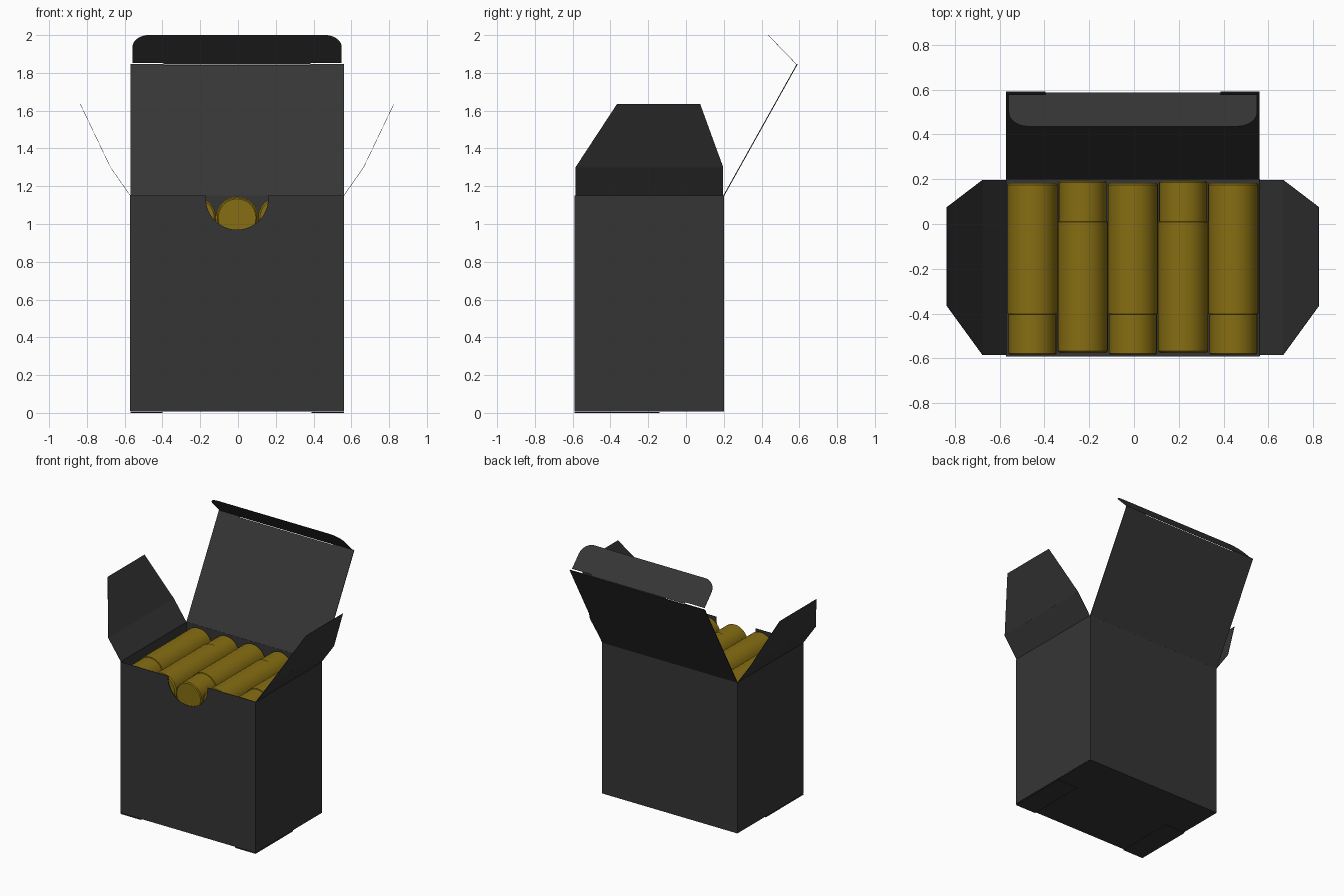
import bpy, bmesh, math
from mathutils import Vector

cube = bpy.data.objects.get("Cube")
if cube:
    bpy.data.objects.remove(cube, do_unlink=True)


def material(name, rgb):
    m = bpy.data.materials.new(name)
    m.use_nodes = True
    m.diffuse_color = (*rgb, 1)
    b = next(n for n in m.node_tree.nodes if n.type == 'BSDF_PRINCIPLED')
    b.inputs["Base Color"].default_value = (*rgb, 1)
    return m


CARD = material("charcoal card", (0.036, 0.036, 0.036))
GOLD = material("dull gold", (0.24, 0.155, 0.006))

CX, HW = -0.005, 0.565          # box centre and half width
FRONT, BACK, TOP, FLOOR = -0.59, 0.2, 1.15, 0.01


def finish(name, bm, mat):
    me = bpy.data.meshes.new(name)
    bm.to_mesh(me)
    bm.free()
    me.materials.append(mat)
    ob = bpy.data.objects.new(name, me)
    bpy.context.collection.objects.link(ob)
    return ob


def panel(name, outline, origin, u, v, thick=0.003):
    """Thin card sheet: 2D outline placed on the axes u and v."""
    bm = bmesh.new()
    o, u, v = Vector(origin), Vector(u).normalized(), Vector(v).normalized()
    bm.faces.new([bm.verts.new(o + u * a + v * b) for a, b in outline])
    ob = finish(name, bm, CARD)
    mod = ob.modifiers.new("card thickness", 'SOLIDIFY')
    mod.thickness, mod.offset = thick, 0
    return ob


def rect(a, b, c, d):
    return [(a, c), (b, c), (b, d), (a, d)]


def arc(cx, cy, r, start, end, n):
    return [(cx + r * math.cos(math.radians(start + (end - start) * i / n)),
             cy + r * math.sin(math.radians(start + (end - start) * i / n)))
            for i in range(n + 1)]


X, Y, Z = (1, 0, 0), (0, 1, 0), (0, 0, 1)

# Carton walls and floor
notch = [(0.165, TOP)] + arc(0, 1.135, 0.165, 0, -180, 24) + [(-0.165, TOP)]
panel("front_wall", [(-HW, FLOOR), (HW, FLOOR), (HW, TOP)] + notch + [(-HW, TOP)],
      (CX, FRONT, 0), X, Z)
panel("back_wall", rect(-HW, HW, FLOOR, TOP), (CX, BACK, 0), X, Z)
panel("floor", rect(-HW, HW, FRONT, BACK), (CX, 0, FLOOR), X, Y)

# Side walls with their two-crease dust flaps
for side, label in ((-1, "right"), (1, "left")):
    x = CX + side * HW
    panel(label + "_wall", rect(FRONT, BACK, FLOOR, TOP), (x, 0, 0), Y, Z)
    low = Vector((side * 0.105, 0, 0.15))
    high = Vector((side * 0.16, 0, 0.335))
    panel(label + "_flap_base", rect(FRONT + 0.005, BACK - 0.003, 0, low.length),
          (x, 0, TOP), Y, low, 0.002)
    panel(label + "_flap_tip",
          [(FRONT + 0.005, 0), (BACK - 0.003, 0), (0.075, high.length), (-0.365, high.length)],
          (x + low.x, 0, TOP + low.z), Y, high, 0.002)
    # Small tongues of card left beside the crease cuts
    panel(label + "_floor_tongue", rect(-0.085, 0.085, 0, 0.45),
          (CX + side * (HW - 0.085), FRONT, 0.002), X, Y)

# Lid leaning back, with shoulders beside the crease
lid_dir = Vector((0, 0.385, 0.69))
L = lid_dir.length
panel("lid", [(-HW, 0), (HW, 0), (HW, L + 0.008), (0.39, L + 0.008), (0.39, L),
              (-0.39, L), (-0.39, L + 0.008), (-HW, L + 0.008)],
      (CX, BACK, TOP), X, lid_dir, 0.005)

# Tuck flap with rounded outer corners
tuck_dir = Vector((0, -0.15, 0.155))
T, R, W = tuck_dir.length, 0.09, HW - 0.011
panel("tuck_flap",
      [(-0.39, 0), (0.39, 0), (0.39, 0.012), (W, 0.012)]
      + arc(W - R, T - R, R, 0, 90, 10) + arc(R - W, T - R, R, 90, 180, 10)
      + [(-W, 0.012), (-0.39, 0.012)],
      (CX, 0.585, 1.845), X, tuck_dir, 0.002)


def cartridge(name, x, z, head_y, way):
    """Turned cylinder along y: a slim head, then the long body."""
    profile = [(0, 0), (0.1, 0), (0.107, 0.006), (0.107, 0.18),
               (0.112, 0.182), (0.112, 0.758), (0.103, 0.767), (0, 0.767)]
    bm = bmesh.new()
    vs = [bm.verts.new((r, d, 0)) for r, d in profile]
    es = [bm.edges.new(p) for p in zip(vs, vs[1:])]
    bmesh.ops.spin(bm, geom=vs + es, cent=(0, 0, 0), axis=Y,
                   angle=math.tau, steps=32, use_merge=False)
    bmesh.ops.remove_doubles(bm, verts=bm.verts, dist=0.0001)
    for v in bm.verts:
        v.co = (x + v.co.x, head_y + way * v.co.y, z + v.co.z)
    bmesh.ops.recalc_face_normals(bm, faces=bm.faces)
    ob = finish(name, bm, GOLD)
    bpy.ops.object.select_all(action='DESELECT')
    ob.select_set(True)
    bpy.context.view_layer.objects.active = ob
    bpy.ops.object.shade_smooth_by_angle(angle=math.radians(30))


# Five rows of five, heads alternating front and back
for row in range(5):
    for col in range(5):
        way = 1 if col % 2 == 0 else -1
        cartridge(f"cartridge_{row + 1}_{col + 1}", CX + (col - 2) * 0.224,
                  1.033 - row * 0.225, -0.583 if way > 0 else 0.192, way)
